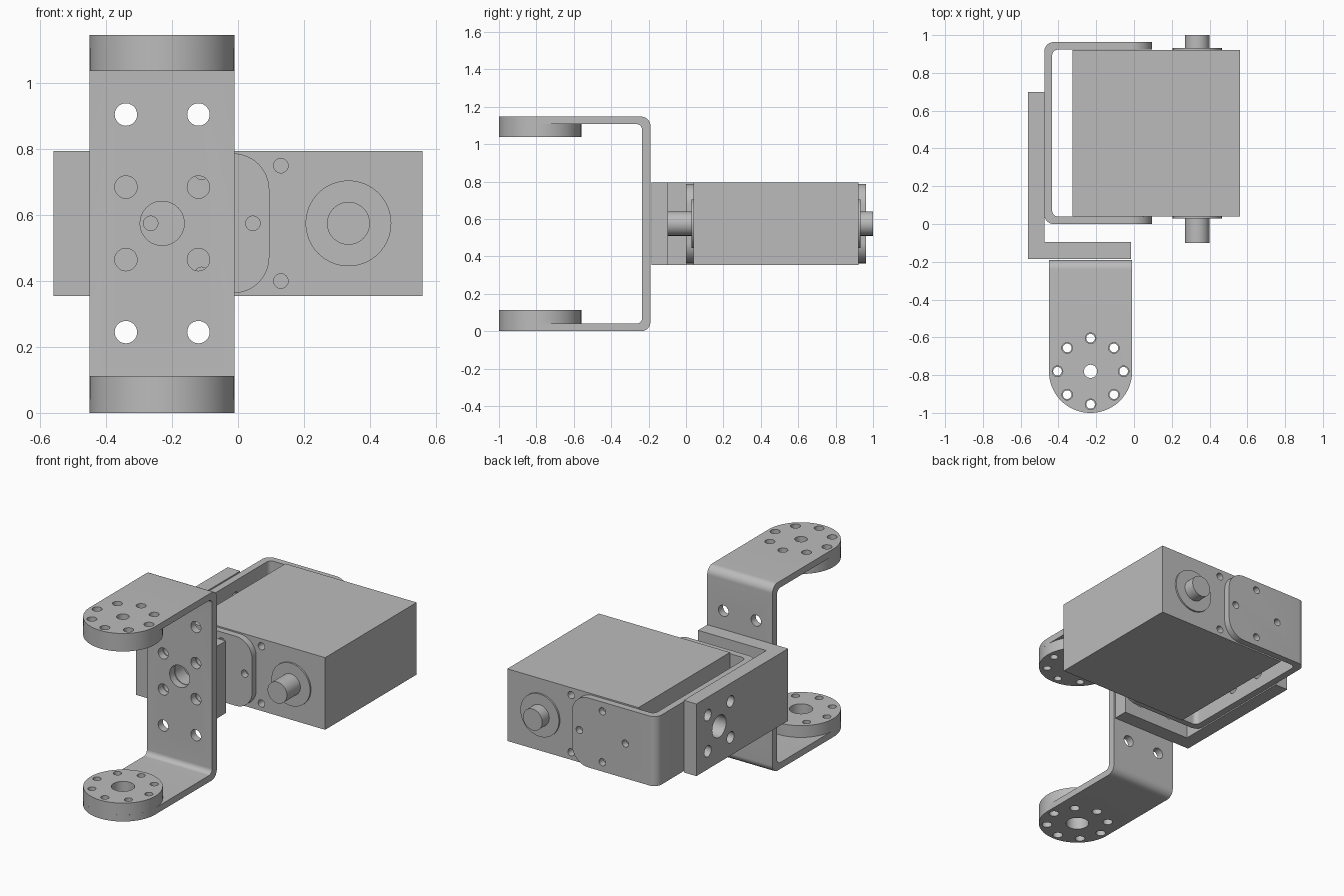
import bpy
import bmesh
import math
from mathutils import Vector

if "Cube" in bpy.data.objects:
    bpy.data.objects.remove(bpy.data.objects["Cube"], do_unlink=True)

grey = bpy.data.materials.new("plain grey metal")
grey.use_nodes = True
GREY = (0.5, 0.5, 0.5, 1)
grey.diffuse_color = GREY
grey.node_tree.nodes["Principled BSDF"].inputs["Base Color"].default_value = GREY

# Place a 2D outline point (u, v) at depth w along the given axis
PLACE = {
    "x": lambda u, v, w: (w, u, v),
    "y": lambda u, v, w: (u, w, v),
    "z": lambda u, v, w: (u, v, w),
}


def fillet(corners, steps=12):
    """Round the right-angled corners of an outline given as (u, v, radius)."""
    points = []
    for i, (u, v, r) in enumerate(corners):
        p = Vector((u, v))
        if not r:
            points.append(p)
            continue
        back = (Vector(corners[i - 1][:2]) - p).normalized()
        ahead = (Vector(corners[(i + 1) % len(corners)][:2]) - p).normalized()
        centre = p + (back + ahead) * r
        for k in range(steps + 1):
            t = math.pi / 2 * k / steps
            points.append(centre - ahead * r * math.cos(t) - back * r * math.sin(t))
    return points


def circle(u, v, r, n=40):
    return [Vector((u + r * math.cos(2 * math.pi * k / n),
                    v + r * math.sin(2 * math.pi * k / n))) for k in range(n)]


def prism(name, outlines, axis, a, b):
    """Extrude closed outlines from a to b along an axis, as one object."""
    bm = bmesh.new()
    for pts in outlines:
        low = [bm.verts.new(PLACE[axis](p[0], p[1], a)) for p in pts]
        high = [bm.verts.new(PLACE[axis](p[0], p[1], b)) for p in pts]
        bm.faces.new(low)
        bm.faces.new(high)
        for i in range(len(pts)):
            j = (i + 1) % len(pts)
            bm.faces.new((low[i], low[j], high[j], high[i]))
    bmesh.ops.recalc_face_normals(bm, faces=bm.faces)
    mesh = bpy.data.meshes.new(name)
    bm.to_mesh(mesh)
    bm.free()
    mesh.materials.append(grey)
    obj = bpy.data.objects.new(name, mesh)
    bpy.context.collection.objects.link(obj)
    return obj


def combine(obj, outlines, axis, a, b, operation="DIFFERENCE"):
    """Cut or trim a part with an extruded outline."""
    tool = prism("cutter", outlines, axis, a, b)
    tool.hide_render = True
    mod = obj.modifiers.new("cut", "BOOLEAN")
    mod.operation = operation
    mod.solver = "EXACT"
    mod.object = tool
    graph = bpy.context.evaluated_depsgraph_get()
    mesh = bpy.data.meshes.new_from_object(obj.evaluated_get(graph))
    obj.modifiers.clear()
    obj.data = mesh
    bpy.data.objects.remove(tool, do_unlink=True)


def ring(u, v, radius, r, count, n=24):
    return [circle(u + radius * math.cos(2 * math.pi * k / count),
                   v + radius * math.sin(2 * math.pi * k / count), r, n)
            for k in range(count)]


def grid(us, vs, r):
    return [circle(u, v, r) for u in us for v in vs]


MID = 0.575            # height of the middle of the assembly
TOP = 2 * MID - 0.003  # top of the tall bracket
T = 0.04               # sheet thickness
OUT, INN = 0.05, 0.03  # bend radii
LO, HI = 0.355, 0.795  # body bottom and top
PX, PY = -0.23, -0.78  # pivot of the tall bracket
BX, BY = 0.335, 0.48   # shaft axis x, middle of the body in y

# Tall front bracket: bent strip trimmed to rounded ends
tall = prism("tall_bracket", [fillet([
    (-1.1, 0, 0), (-0.19, 0, OUT), (-0.19, TOP, OUT), (-1.1, TOP, 0),
    (-1.1, TOP - T, 0), (-0.235, TOP - T, INN), (-0.235, T, INN), (-1.1, T, 0)])],
    "x", -0.5, 0.05)
combine(tall, [fillet([(-0.45, -1, 0.219), (-0.01, -1, 0.219),
                       (-0.01, 0, 0), (-0.45, 0, 0)], 24)],
        "z", -0.1, 1.3, "INTERSECT")
combine(tall, grid((-0.34, -0.12), (0.245, 0.465, 0.685, 0.905), 0.034)
        + [circle(PX, MID, 0.067)], "y", -0.3, -0.1)
for a, b, r in ((-0.1, 0.1, 0.065), (1.05, 1.3, 0.035)):
    combine(tall, ring(PX, PY, 0.175, 0.028, 8) + [circle(PX, PY, r)], "z", a, b)

# Round horn discs inside both ends of the tall bracket
discs = []
for name, a, b, r in (("lower_horn", T, 0.112, 0.065),
                      ("upper_horn", 1.037, TOP - T, 0.035)):
    disc = prism(name, [circle(PX, PY, 0.22, 80)], "z", a, b)
    combine(disc, ring(PX, PY, 0.175, 0.023, 8) + [circle(PX, PY, r)],
            "z", a - 0.1, b + 0.1)
    discs.append(disc)

# Thick angle plate joining the two brackets
angle = prism("angle_plate", [[(-0.56, -0.185), (-0.015, -0.185), (-0.015, -0.095),
                               (-0.475, -0.095), (-0.475, 0.7), (-0.56, 0.7)]],
              "z", LO, HI)
combine(angle, grid((-0.34, -0.12), (0.465, 0.685), 0.034)
        + [circle(PX, MID, 0.067)], "y", -0.3, -0.05)
web_holes = grid((BY - 0.11, BY + 0.11), (0.465, 0.685), 0.034) + [circle(BY, MID, 0.067)]
combine(angle, web_holes, "x", -0.7, -0.45)

# Side bracket wrapping the body
side = prism("side_bracket", [fillet([
    (0.2, 0, 0), (-0.475, 0, OUT), (-0.475, 0.963, OUT), (0.2, 0.963, 0),
    (0.2, 0.963 - T, 0), (-0.433, 0.963 - T, INN), (-0.433, T, INN), (0.2, T, 0)])],
    "z", 0.3, 0.85)
combine(side, [fillet([(-0.7, 0.363, 0), (0.095, 0.363, 0.11),
                       (0.095, 0.787, 0.11), (-0.7, 0.787, 0)])],
        "y", -0.2, 1.2, "INTERSECT")
combine(side, web_holes, "x", -0.6, -0.4)
combine(side, ring(-0.11, MID, 0.155, 0.022, 4), "y", -0.2, 1.2)

# Body block with blind screw holes on both flanks
body = prism("motor_body", [[(-0.325, LO), (0.56, LO), (0.56, HI), (-0.325, HI)]],
             "y", T, 0.922)
for a, b in ((-0.1, 0.1), (0.86, 1.1)):
    combine(body, grid((0.13,), (0.4, 0.75), 0.022), "y", a, b)

# Shaft bosses and shafts on both flanks
rounds = []
for place, y0, boss, tip in (("front", T, 0.03, -0.1), ("back", 0.922, 0.932, 1.0)):
    rounds.append(prism(place + "_boss", [circle(BX, MID, 0.13, 64)], "y", y0, boss))
    rounds.append(prism(place + "_shaft", [circle(BX, MID, 0.065, 48)], "y", y0, tip))

bpy.ops.object.select_all(action="DESELECT")
for part in [tall, angle, side, body] + discs + rounds:
    part.select_set(True)
    bpy.context.view_layer.objects.active = part
bpy.ops.object.shade_smooth_by_angle(angle=math.radians(30))
